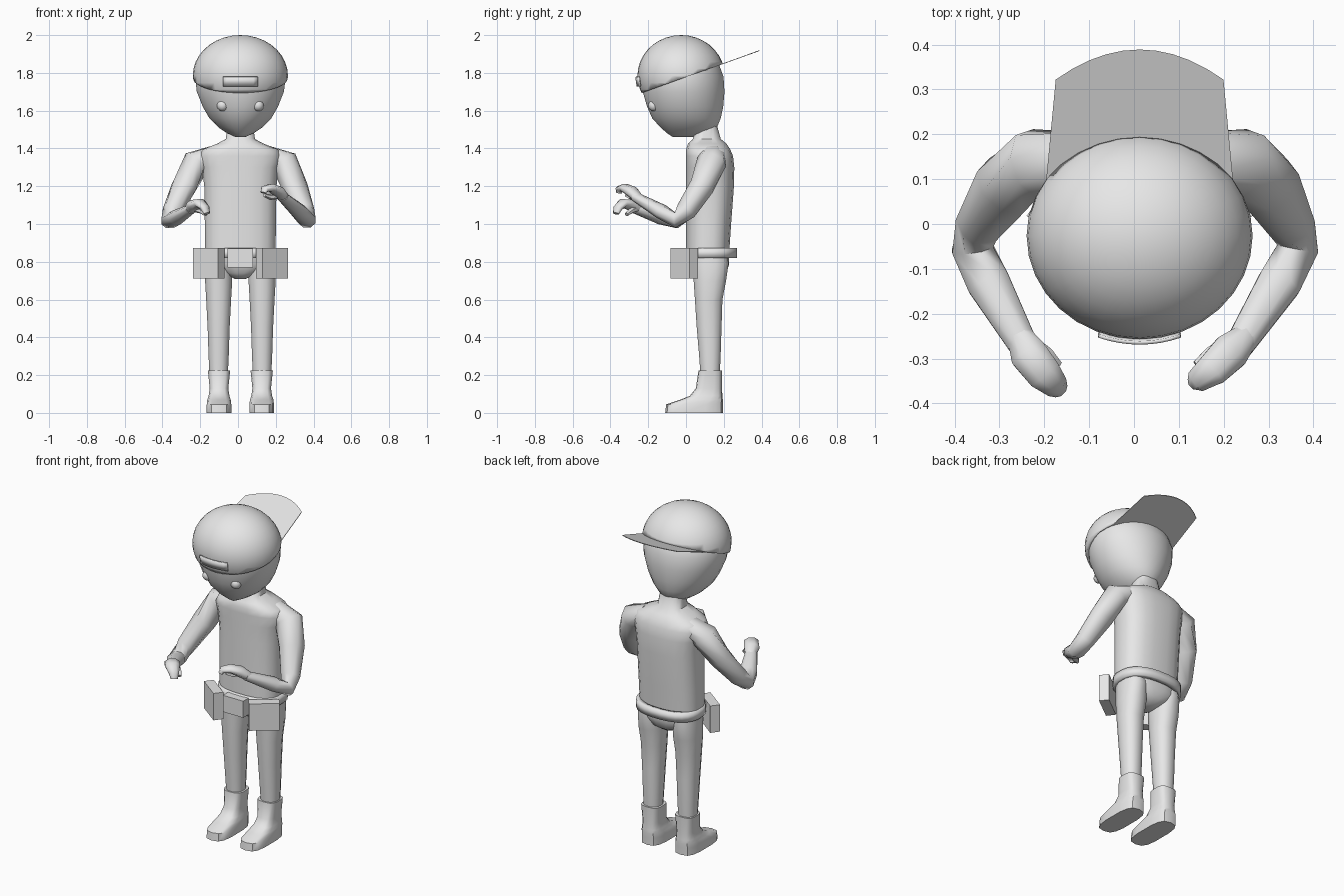
import bpy, bmesh, math
from mathutils import Vector, Matrix

cube = bpy.data.objects.get("Cube")
if cube:
    bpy.data.objects.remove(cube, do_unlink=True)

CX = 0.0125  # middle line of the body

grey = bpy.data.materials.new("plain grey")
grey.use_nodes = True
grey.diffuse_color = (0.8, 0.8, 0.8, 1)
grey.node_tree.nodes["Principled BSDF"].inputs["Base Color"].default_value = (0.8, 0.8, 0.8, 1)


def finish(name, bm, angle=50):
    bmesh.ops.recalc_face_normals(bm, faces=bm.faces)
    me = bpy.data.meshes.new(name)
    bm.to_mesh(me)
    bm.free()
    ob = bpy.data.objects.new(name, me)
    bpy.context.collection.objects.link(ob)
    me.materials.append(grey)
    bpy.ops.object.select_all(action="DESELECT")
    ob.select_set(True)
    bpy.context.view_layer.objects.active = ob
    bpy.ops.object.shade_smooth_by_angle(angle=math.radians(angle))
    return ob


def skin(bm, rings, caps=True):
    loops = [[bm.verts.new(p) for p in ring] for ring in rings]
    n = len(loops[0])
    for a, b in zip(loops, loops[1:]):
        for i in range(n):
            j = (i + 1) % n
            bm.faces.new((a[i], a[j], b[j], b[i]))
    if caps:
        bm.faces.new(loops[0])
        bm.faces.new(loops[-1])


def oval(n, power):
    for i in range(n):
        t = math.tau * (i + 0.5) / n
        c, s = math.cos(t), math.sin(t)
        yield (math.copysign(abs(c) ** (2 / power), c),
               math.copysign(abs(s) ** (2 / power), s))


def loft(name, cx, rows, n=16, power=2.0, caps=True, angle=50):
    """Stack of level rings: (z, half width, front y, back y)."""
    bm = bmesh.new()
    skin(bm, [[Vector((cx + u * rx, (yf + yb) / 2 + v * (yb - yf) / 2, z))
               for u, v in oval(n, power)] for z, rx, yf, yb in rows], caps)
    return finish(name, bm, angle)


def tube(name, path, n=8, angle=60):
    """Limb along a path: (x, y, z, sideways radius, upright radius)."""
    pts = [Vector(p[:3]) for p in path]
    rings = []
    for i, p in enumerate(path):
        d = (pts[min(i + 1, len(pts) - 1)] - pts[max(i - 1, 0)]).normalized()
        side = d.cross(Vector((0, 0, 1))).normalized()
        up = side.cross(d)
        rings.append([pts[i] + side * u * p[3] + up * v * p[4] for u, v in oval(n, 2)])
    bm = bmesh.new()
    skin(bm, rings)
    return finish(name, bm, angle)


def box(name, centre, size, turn=0):
    bm = bmesh.new()
    m = Matrix.Translation(centre) @ Matrix.Rotation(turn, 4, "Z") @ Matrix.Diagonal((*size, 1))
    bmesh.ops.create_cube(bm, size=1, matrix=m)
    return finish(name, bm, 30)


# Head with pointed chin
loft("head", CX, [(1.46, 0.025, -0.07, 0.06), (1.48, 0.07, -0.10, 0.13), (1.51, 0.115, -0.135, 0.165),
                  (1.56, 0.165, -0.18, 0.185), (1.62, 0.2, -0.207, 0.198), (1.7, 0.232, -0.23, 0.205),
                  (1.78, 0.242, -0.235, 0.2), (1.86, 0.22, -0.2, 0.17), (1.92, 0.15, -0.13, 0.1)], n=28)

# Cap shell, trimmed along its tilted rim
SLOPE = 0.36
RIM = 1.778
bm = bmesh.new()
cap_centre = Vector((CX, -0.026, 1.785))
bmesh.ops.create_uvsphere(bm, u_segments=32, v_segments=18, radius=1,
                          matrix=Matrix.Translation(cap_centre) @ Matrix.Diagonal((0.252, 0.231, 0.215, 1)))
bmesh.ops.bisect_plane(bm, geom=bm.verts[:] + bm.edges[:] + bm.faces[:], plane_co=(0, 0, RIM),
                       plane_no=(0, -SLOPE, 1), clear_inner=True)
cap = finish("cap", bm)
shell = cap.modifiers.new("shell", "SOLIDIFY")
shell.thickness = 0.012

# Flat brim behind the head, lying in the rim plane
bm = bmesh.new()
outline = [(-0.21, 0.08), (0.21, 0.08)]
for i in range(11):
    u = 1 - i / 5
    outline.append((0.187 * u, 0.389 - 0.067 * u * u))
rings = [[Vector((CX + x, y, RIM + SLOPE * y + dz)) for x, y in outline] for dz in (-0.002, 0.002)]
skin(bm, rings)
finish("cap_brim", bm, 30)

# Curved badge on the cap front
bm = bmesh.new()
grid = []
for z in (1.73, 1.78):
    row = []
    for i in range(9):
        x = -0.09 + 0.0225 * i
        k = 1 - (x / 0.252) ** 2 - ((z - cap_centre.z) / 0.215) ** 2
        row.append(bm.verts.new((CX + x, cap_centre.y - 0.231 * math.sqrt(k) - 0.004, z)))
    grid.append(row)
for i in range(8):
    bm.faces.new((grid[0][i], grid[0][i + 1], grid[1][i + 1], grid[1][i]))
badge = finish("cap_badge", bm)
badge.modifiers.new("plate", "SOLIDIFY").thickness = 0.008

# Torso with neck
loft("torso", CX, [(0.85, 0.188, 0.0, 0.23), (1.0, 0.19, 0.0, 0.24), (1.2, 0.193, 0.0, 0.255),
                   (1.3, 0.205, 0.0, 0.257), (1.36, 0.22, 0.0, 0.25), (1.395, 0.2, 0.0, 0.235),
                   (1.425, 0.125, 0.01, 0.215), (1.45, 0.078, 0.035, 0.185),
                   (1.52, 0.068, 0.05, 0.165)], n=20, power=2.6)

# Hips
loft("hips", CX, [(0.71, 0.03, 0.07, 0.17), (0.74, 0.1, 0.04, 0.215), (0.79, 0.178, 0.02, 0.23),
                  (0.87, 0.186, 0.01, 0.23)], n=20, power=2.5)

# Belt
belt = loft("belt", CX, [(0.82, 0.198, -0.02, 0.27), (0.872, 0.198, -0.02, 0.27)],
            n=28, power=2.4, caps=False)
belt.modifiers.new("strap", "SOLIDIFY").thickness = 0.03
box("front_pouch", (CX, -0.035, 0.82), (0.135, 0.06, 0.1))

for side, s in (("left", 1), ("right", -1)):
    # Pouches, eyes, legs and boots repeat on both sides
    box(side + "_pouch", (CX + s * 0.168, -0.01, 0.793), (0.168, 0.056, 0.162), s * math.radians(37))

    bm = bmesh.new()
    bmesh.ops.create_uvsphere(bm, u_segments=16, v_segments=10, radius=0.03,
                              matrix=Matrix.Translation((CX + s * 0.094, -0.17, 1.627)))
    finish(side + "_eye", bm)

    loft(side + "_leg", CX + s * 0.115,
         [(0.2, 0.05, 0.075, 0.18), (0.3, 0.055, 0.068, 0.185), (0.45, 0.06, 0.055, 0.19),
          (0.6, 0.068, 0.045, 0.195), (0.7, 0.074, 0.038, 0.215), (0.79, 0.07, 0.03, 0.228),
          (0.86, 0.06, 0.03, 0.22)], n=12, power=2.3)
    loft(side + "_boot", CX + s * 0.113,
         [(0, 0.066, -0.11, 0.195), (0.045, 0.066, -0.105, 0.195), (0.07, 0.063, -0.03, 0.195),
          (0.09, 0.056, 0.02, 0.193), (0.13, 0.05, 0.052, 0.19), (0.225, 0.06, 0.066, 0.19)],
         n=14, power=3.2, angle=40)

# Upper arms flow into bent forearms
tube("left_arm", [(0.15, 0.14, 1.37, 0.07, 0.05), (0.245, 0.135, 1.325, 0.08, 0.075),
                  (0.3, 0.085, 1.2, 0.075, 0.065), (0.35, 0.0, 1.07, 0.055, 0.055),
                  (0.365, -0.055, 1.02, 0.05, 0.042), (0.325, -0.13, 1.065, 0.052, 0.04),
                  (0.235, -0.27, 1.145, 0.035, 0.025)])
tube("right_arm", [(-0.125, 0.14, 1.37, 0.07, 0.05), (-0.22, 0.135, 1.325, 0.08, 0.075),
                   (-0.285, 0.085, 1.2, 0.075, 0.065), (-0.345, 0.0, 1.07, 0.055, 0.055),
                   (-0.36, -0.055, 1.015, 0.05, 0.042), (-0.325, -0.13, 1.035, 0.052, 0.04),
                   (-0.247, -0.27, 1.08, 0.035, 0.025)])

# Curled hands with thumbs
tube("left_hand", [(0.25, -0.25, 1.135, 0.03, 0.025), (0.215, -0.285, 1.17, 0.045, 0.03),
                   (0.175, -0.325, 1.192, 0.04, 0.022), (0.14, -0.35, 1.185, 0.028, 0.018),
                   (0.135, -0.355, 1.165, 0.018, 0.014)])
tube("left_thumb", [(0.21, -0.265, 1.15, 0.02, 0.018), (0.17, -0.29, 1.142, 0.018, 0.015),
                    (0.14, -0.315, 1.152, 0.012, 0.01)], n=6)
tube("right_hand", [(-0.255, -0.25, 1.075, 0.03, 0.025), (-0.235, -0.29, 1.1, 0.045, 0.03),
                    (-0.2, -0.335, 1.11, 0.042, 0.024), (-0.175, -0.36, 1.085, 0.03, 0.02),
                    (-0.165, -0.37, 1.055, 0.02, 0.014)])
tube("right_thumb", [(-0.23, -0.265, 1.08, 0.02, 0.018), (-0.195, -0.29, 1.07, 0.018, 0.015),
                     (-0.17, -0.315, 1.05, 0.012, 0.01)], n=6)
